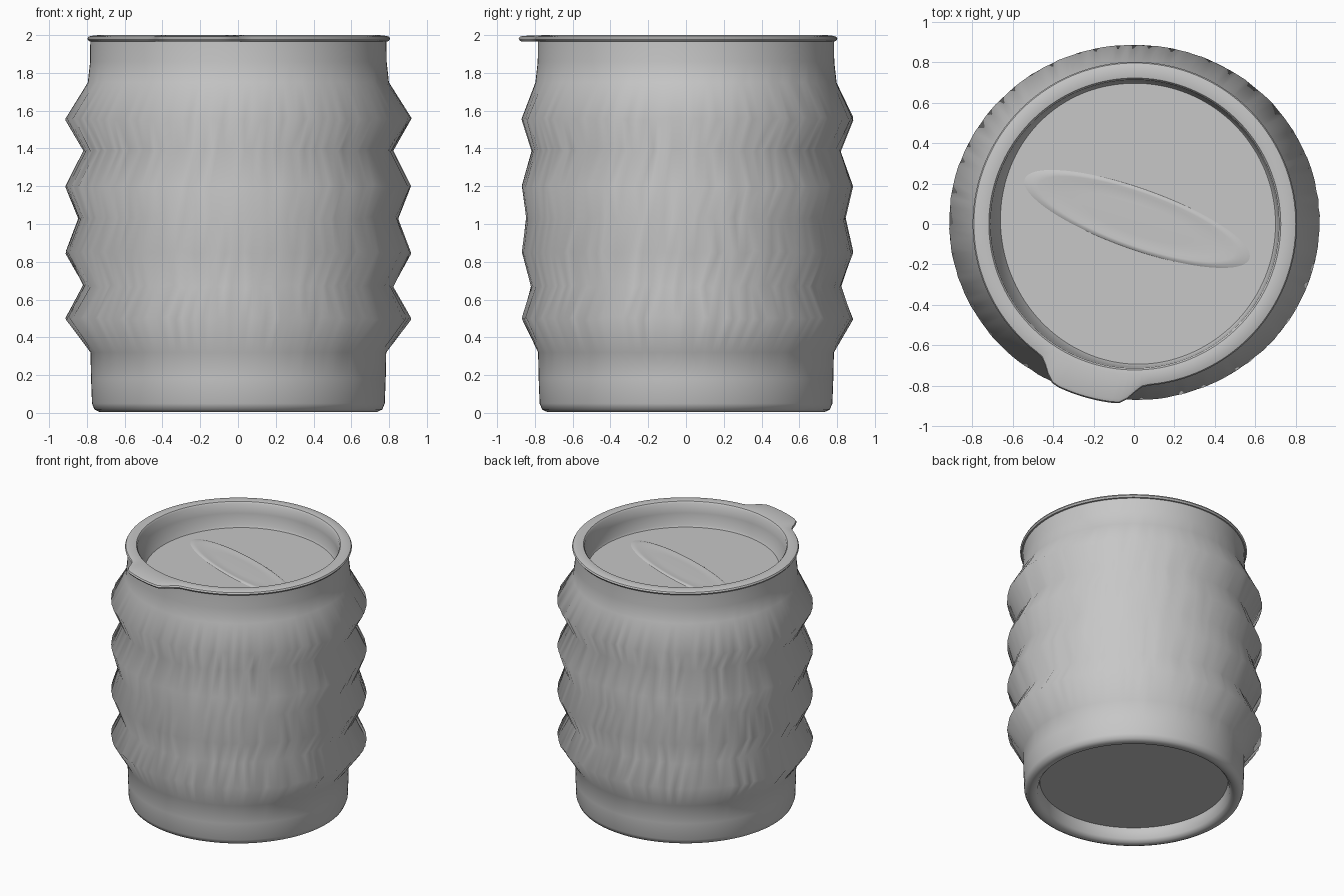
import bpy, bmesh, math, random

random.seed(4)
cube = bpy.data.objects.get("Cube")
if cube:
    bpy.data.objects.remove(cube, do_unlink=True)

grey = bpy.data.materials.new("plain_grey")
grey.use_nodes = True
colour = (0.57, 0.57, 0.57, 1)
grey.diffuse_color = colour
grey.node_tree.nodes["Principled BSDF"].inputs["Base Color"].default_value = colour


def lathe(name, profile, place, sides=144, sharp=40):
    """Spin a (radius, height) profile; place() turns angle, r, z into a point."""
    bm = bmesh.new()
    rings = []
    for r, z in profile:
        if r == 0:
            rings.append([bm.verts.new(place(0, 0, z))] * sides)
        else:
            rings.append([bm.verts.new(place(math.tau * k / sides, r, z))
                          for k in range(sides)])
    for a, b in zip(rings, rings[1:]):
        for k in range(sides):
            n = (k + 1) % sides
            corners = dict.fromkeys((a[k], a[n], b[n], b[k]))
            bm.faces.new(list(corners))
    bmesh.ops.recalc_face_normals(bm, faces=bm.faces)
    mesh = bpy.data.meshes.new(name)
    bm.to_mesh(mesh)
    bm.free()
    mesh.materials.append(grey)
    obj = bpy.data.objects.new(name, mesh)
    bpy.context.collection.objects.link(obj)
    bpy.ops.object.select_all(action='DESELECT')
    obj.select_set(True)
    bpy.context.view_layer.objects.active = obj
    bpy.ops.object.shade_smooth_by_angle(angle=math.radians(sharp))
    return obj


# Body: recessed base, rounded foot, four creased ridges, straight neck
foot = [(0, 0.11), (0.665, 0.11), (0.668, 0.08), (0.68, 0.03), (0.70, 0.008),
        (0.735, 0.005), (0.762, 0.018), (0.775, 0.05), (0.78, 0.18), (0.783, 0.32)]
ridges = [(0.895, 0.50), (0.82, 0.67), (0.895, 0.85), (0.845, 1.03),
          (0.895, 1.20), (0.818, 1.39), (0.897, 1.557)]
neck = [(0.797, 1.75), (0.785, 1.86), (0.784, 1.975)]


def place_body(t, r, z):
    if r > 0.8:
        # Ridges are a little wider side to side, with crumpled crests
        t += random.uniform(-0.008, 0.008)
        z += random.uniform(-0.01, 0.01)
        r += random.uniform(-0.002, 0.002)
    back = 0
    if r > 0.87:
        r += 0.019 * math.cos(2 * t)
        back = 0.008
    return (r * math.cos(t) + 0.002, r * math.sin(t) + back, z)


lathe("body", foot + ridges + neck, place_body, sharp=80)

# Lid: thin flat rim with a pull tab, steep wall and sunken panel
TAB = math.radians(-106)
PANEL = 1.805


def place_lid(t, r, z):
    if r > 0.77:
        d = abs((t - TAB + math.pi) % math.tau - math.pi)
        s = min(1, max(0, (math.radians(20) - d) / math.radians(10)))
        r += 0.09 * s * s * (3 - 2 * s)
    elif z < 1.9:
        # The wall leans further in on the left of the panel
        r -= 0.05 * max(0, -math.cos(t - 0.3)) ** 2 * r
    return (r * math.cos(t) + 0.004, r * math.sin(t), z)


lathe("lid", [(0.78, 1.966), (0.793, 1.968), (0.802, 1.98), (0.796, 1.991),
              (0.78, 1.996), (0.745, 2.0), (0.722, 1.996), (0.713, 1.985),
              (0.709, 1.91), (0.704, PANEL + 0.015), (0.696, PANEL), (0, PANEL)],
      place_lid)

# Embossed oval on the sunken panel
TURN = math.radians(-19.5)


def place_oval(t, r, z):
    x, y = 0.59 * r * math.cos(t), 0.15 * r * math.sin(t)
    return (0.015 + x * math.cos(TURN) - y * math.sin(TURN),
            0.025 + x * math.sin(TURN) + y * math.cos(TURN), PANEL + z)


lathe("lid_oval", [(1, 0), (0.94, 0.007), (0.87, 0.008), (0.77, 0.004),
                   (0.5, 0.005), (0, 0.006)], place_oval, sides=64)
